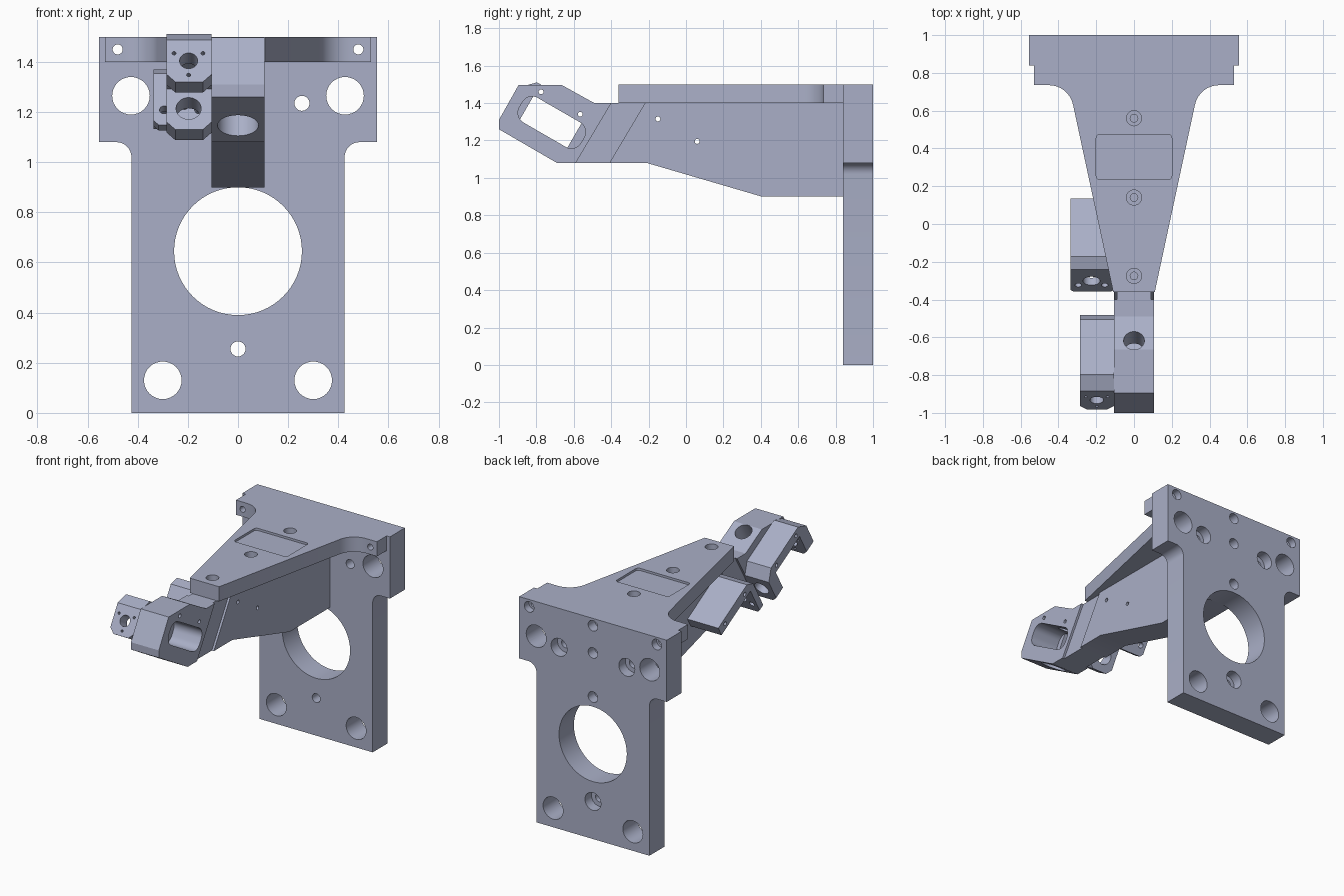
import bpy, bmesh, math
from mathutils import Vector

if "Cube" in bpy.data.objects:
    bpy.data.objects.remove(bpy.data.objects["Cube"])

# Single painted-metal colour
metal = bpy.data.materials.new("blue grey metal")
metal.diffuse_color = (0.40, 0.43, 0.57, 1)
metal.use_nodes = True
metal.node_tree.nodes["Principled BSDF"].inputs["Base Color"].default_value = (0.40, 0.43, 0.57, 1)

C, S = math.cos(math.radians(30)), math.sin(math.radians(30))
# Mappings from (profile a, profile b, depth) to world space
XZ = lambda a, b, d: Vector((a, d, b))                        # depth along y
YZ = lambda a, b, d: Vector((d, a, b))                        # depth along x
XY = lambda a, b, d: Vector((a, b, d))                        # depth along z
# Frame tilted by 30 degrees: u runs back and down, v runs back and up
UV = lambda u, v, x: Vector((x, C * u + S * v, -S * u + C * v))
XV = lambda x, v, u: UV(u, v, x)                              # depth along u
XU = lambda x, u, v: UV(u, v, x)                              # depth along v


def prism(name, pts, lo, hi, frame):
    """Extrude a closed 2D profile between two depths."""
    bm = bmesh.new()
    a = [bm.verts.new(frame(p[0], p[1], lo)) for p in pts]
    b = [bm.verts.new(frame(p[0], p[1], hi)) for p in pts]
    bm.faces.new(a)
    bm.faces.new(b[::-1])
    n = len(pts)
    for i in range(n):
        bm.faces.new((a[i], b[i], b[(i + 1) % n], a[(i + 1) % n]))
    bmesh.ops.recalc_face_normals(bm, faces=bm.faces[:])
    me = bpy.data.meshes.new(name)
    bm.to_mesh(me)
    bm.free()
    me.materials.append(metal)
    ob = bpy.data.objects.new(name, me)
    bpy.context.collection.objects.link(ob)
    return ob


def rounded(pts, seg=8):
    """Profile of (a, b, radius) corners with fillet arcs."""
    out = []
    for i, (x, y, r) in enumerate(pts):
        p = Vector((x, y))
        if r == 0:
            out.append(p)
            continue
        d1 = (Vector(pts[i - 1][:2]) - p).normalized()
        d2 = (Vector(pts[(i + 1) % len(pts)][:2]) - p).normalized()
        half = d1.angle(d2) / 2
        t = r / math.tan(half)
        cen = p + (d1 + d2).normalized() * (r / math.sin(half))
        v1, v2 = p + d1 * t - cen, p + d2 * t - cen
        w = v1.angle(v2)
        for k in range(seg + 1):
            f = k / seg
            out.append(cen + (v1 * math.sin((1 - f) * w) + v2 * math.sin(f * w)) / math.sin(w))
    return out


def mirrored(half):
    return half + [(-x, y, r) for x, y, r in reversed(half)]


def box(a0, a1, b0, b1, r=0):
    return rounded([(a0, b0, r), (a1, b0, r), (a1, b1, r), (a0, b1, r)])


def circle(a, b, r, n=32):
    return [(a + r * math.cos(2 * math.pi * i / n), b + r * math.sin(2 * math.pi * i / n)) for i in range(n)]


def boolean(ob, other, op="DIFFERENCE"):
    other.hide_render = True
    bpy.context.view_layer.objects.active = ob
    m = ob.modifiers.new("cut", "BOOLEAN")
    m.operation, m.solver, m.object = op, "EXACT", other
    bpy.ops.object.modifier_apply(modifier=m.name)
    bpy.data.objects.remove(other)


def cut(ob, pts, lo, hi, frame):
    boolean(ob, prism("cutter", pts, lo, hi, frame))


# Back plate with wide shoulders
back_plate = prism("back_plate", rounded(mirrored(
    [(0.425, 0, 0), (0.425, 1.08, 0.06), (0.555, 1.08, 0), (0.555, 1.5, 0)])), 0.84, 1.0, XZ)
cut(back_plate, circle(0, 0.645, 0.255, 64), 0.7, 1.1, XZ)
for s in (-1, 1):
    for x, z, r in ((0.3, 0.13, 0.075), (0.427, 1.265, 0.075), (0.48, 1.45, 0.02)):
        cut(back_plate, circle(s * x, z, r), 0.7, 1.1, XZ)
    cut(back_plate, circle(s * 0.48, 1.45, 0.036), 0.95, 1.1, XZ)
# Counterbored screw holes entered from behind
for x, z, r, big in ((-0.255, 1.235, 0.03, 0.06), (0.255, 1.235, 0.03, 0.06), (0, 0.255, 0.03, 0.06),
                     (0, 0.965, 0.02, 0.036), (0, 1.265, 0.02, 0.036), (0, 1.45, 0.02, 0.036)):
    cut(back_plate, circle(x, z, r), 0.7, 1.1, XZ)
    cut(back_plate, circle(x, z, big), 0.93, 1.1, XZ)

# Tapered top plate with shallow pocket
top_plate = prism("top_plate", rounded(mirrored(
    [(0.11, -0.36, 0), (0.345, 0.735, 0.13), (0.53, 0.735, 0), (0.53, 0.84, 0)])), 1.4, 1.5, XY)
cut(top_plate, box(-0.2, 0.2, 0.235, 0.475, 0.02), 1.485, 1.6, XY)
for s in (-1, 1):
    cut(top_plate, circle(s * 0.48, 1.45, 0.02), 0.6, 0.9, XZ)

# Arm rib that ends in the angled head
arm = prism("arm", [(0.84, 0.9), (0.405, 0.9), (-0.21, 1.08), (-0.69, 1.08), (-1, 1.26), (-1, 1.31),
                    (-0.895, 1.497), (-0.665, 1.497), (-0.49, 1.4), (0.84, 1.4)], -0.105, 0.105, YZ)
for y in (0.56, 0.14, -0.275):
    cut(top_plate, circle(0, y, 0.02), 1.3, 1.6, XY)
    cut(top_plate, circle(0, y, 0.04), 1.45, 1.6, XY)
    cut(arm, circle(0, y, 0.02), 1.28, 1.6, XY)
# Slanted shallow grooves on both flanks
groove = [(-0.649, 0.98), (-0.34, 1.5), (-0.16, 1.5), (-0.469, 0.98)]
cut(arm, groove, 0.09, 0.2, YZ)
cut(arm, groove, -0.2, -0.09, YZ)
# Head window and the bore crossing it
cut(arm, box(-1.46, -1.08, 0.688, 0.84, 0.06), -0.3, 0.3, UV)
cut(arm, circle(0, -1.27, 0.082), 0.4, 0.76, XU)
cut(arm, circle(0, -1.27, 0.055), 0.76, 1.1, XU)


def tab(x0, x1, v0, v1, c):
    """Flange outline with chamfered lower corners."""
    return [(x0, v1), (x0, v0 + c), (x0 + c, v0), (x1 - c, v0), (x1, v0 + c), (x1, v1)]


# Front clip: bridge with a flange at each end
front_clip = prism("front_clip", [(-1.51, 0.80), (-1.51, 0.845), (-1.445, 0.91), (-1.11, 0.91),
                                  (-1.045, 0.845), (-1.045, 0.80), (-1.13, 0.80), (-1.13, 0.84),
                                  (-1.425, 0.84), (-1.425, 0.80)], -0.285, -0.105, UV)
for u in (-1.51, -1.13):
    boolean(front_clip, prism("flange", tab(-0.285, -0.105, 0.653, 0.80, 0.035), u, u + 0.085, XV), "UNION")
cut(front_clip, circle(-0.197, 0.75, 0.036), -1.6, -1.3, XV)
cut(front_clip, circle(-0.197, 0.75, 0.05), -1.2, -0.9, XV)
for x, v in ((-0.255, 0.785), (-0.14, 0.785), (-0.197, 0.685)):
    cut(front_clip, circle(x, v, 0.008, 12), -1.6, -1.3, XV)

# Rear clip: long sloping plate with one flange
rear_clip = prism("rear_clip", [(-0.885, 0.98), (-0.885, 1.052), (-0.835, 1.10), (-0.48, 1.10),
                                (-0.48, 1.03), (-0.84, 1.03), (-0.84, 0.98)], -0.337, -0.105, UV)
boolean(rear_clip, prism("flange", tab(-0.337, -0.105, 0.816, 0.98, 0.02), -0.885, -0.84, XV), "UNION")
cut(rear_clip, circle(-0.225, 0.93, 0.045), -1, -0.7, XV)
for x in (-0.295, -0.155):
    cut(rear_clip, circle(x, 0.885, 0.018, 16), -1, -0.7, XV)

# Cross-drilled pin holes through arm and clips
for clip, holes in ((rear_clip, ((-0.15, 1.315), (0.06, 1.195))),
                    (front_clip, ((-0.775, 1.46), (-0.565, 1.34)))):
    for y, z in holes:
        for ob in (arm, clip):
            cut(ob, circle(y, z, 0.013, 16), -0.5, 0.5, YZ)

# Smooth the bores and keep edges sharp
for ob in (back_plate, top_plate, arm, front_clip, rear_clip):
    bpy.ops.object.select_all(action="DESELECT")
    ob.select_set(True)
    bpy.context.view_layer.objects.active = ob
    bpy.ops.object.shade_smooth_by_angle(angle=math.radians(25))
